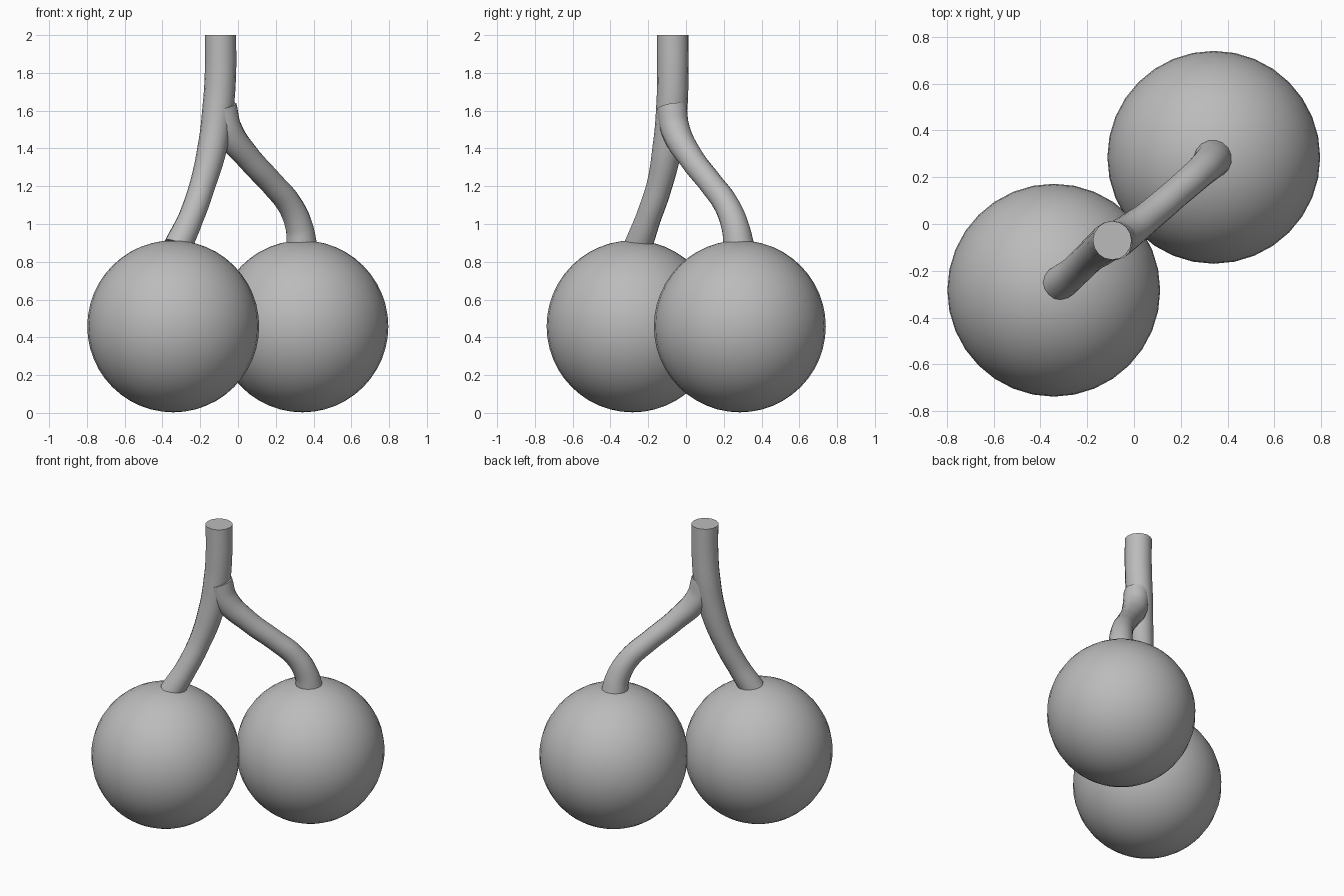
import bpy
import math

if "Cube" in bpy.data.objects:
    bpy.data.objects.remove(bpy.data.objects["Cube"], do_unlink=True)

GREY = (0.5, 0.5, 0.5, 1.0)
grey = bpy.data.materials.new("plain grey")
grey.use_nodes = True
grey.diffuse_color = GREY
grey.node_tree.nodes["Principled BSDF"].inputs["Base Color"].default_value = GREY


def finish(obj, name):
    obj.name = name
    obj.data.name = name
    obj.data.materials.clear()
    obj.data.materials.append(grey)
    bpy.ops.object.shade_smooth_by_angle(angle=math.radians(40))


def fruit(name, centre):
    bpy.ops.mesh.primitive_uv_sphere_add(segments=32, ring_count=24, radius=0.455, location=centre)
    finish(bpy.context.object, name)


def stalk(name, points):
    """Round capped tube through (x, y, z, radius) points."""
    curve = bpy.data.curves.new(name, "CURVE")
    curve.dimensions = "3D"
    curve.bevel_depth = 1.0
    curve.bevel_resolution = 6
    curve.use_fill_caps = True
    curve.resolution_u = 6
    spline = curve.splines.new("BEZIER")
    spline.bezier_points.add(len(points) - 1)
    for knot, (x, y, z, radius) in zip(spline.bezier_points, points):
        knot.co = (x, y, z)
        knot.radius = radius
        knot.handle_left_type = knot.handle_right_type = "AUTO"
    obj = bpy.data.objects.new(name, curve)
    bpy.context.collection.objects.link(obj)
    bpy.ops.object.select_all(action="DESELECT")
    obj.select_set(True)
    bpy.context.view_layer.objects.active = obj
    bpy.ops.object.convert(target="MESH")
    finish(bpy.context.object, name)


# Two round fruits touching each other
fruit("right_fruit", (-0.343, -0.283, 0.458))
fruit("left_fruit", (0.341, 0.285, 0.458))

# Main stem, running down into the right fruit
stalk("main_stem", [
    (-0.093, -0.07, 2.0, 0.083),
    (-0.093, -0.07, 1.8, 0.083),
    (-0.105, -0.075, 1.62, 0.083),
    (-0.137, -0.1, 1.4, 0.078),
    (-0.19, -0.142, 1.2, 0.068),
    (-0.25, -0.2, 1.03, 0.067),
    (-0.32, -0.255, 0.88, 0.075),
])

# Side stem, branching off and curving over to the left fruit
stalk("branch_stem", [
    (-0.085, -0.075, 1.62, 0.08),
    (-0.055, -0.056, 1.5, 0.078),
    (0.06, 0.03, 1.345, 0.066),
    (0.18, 0.132, 1.215, 0.064),
    (0.275, 0.215, 1.1, 0.067),
    (0.325, 0.262, 0.98, 0.074),
    (0.338, 0.28, 0.88, 0.083),
])
